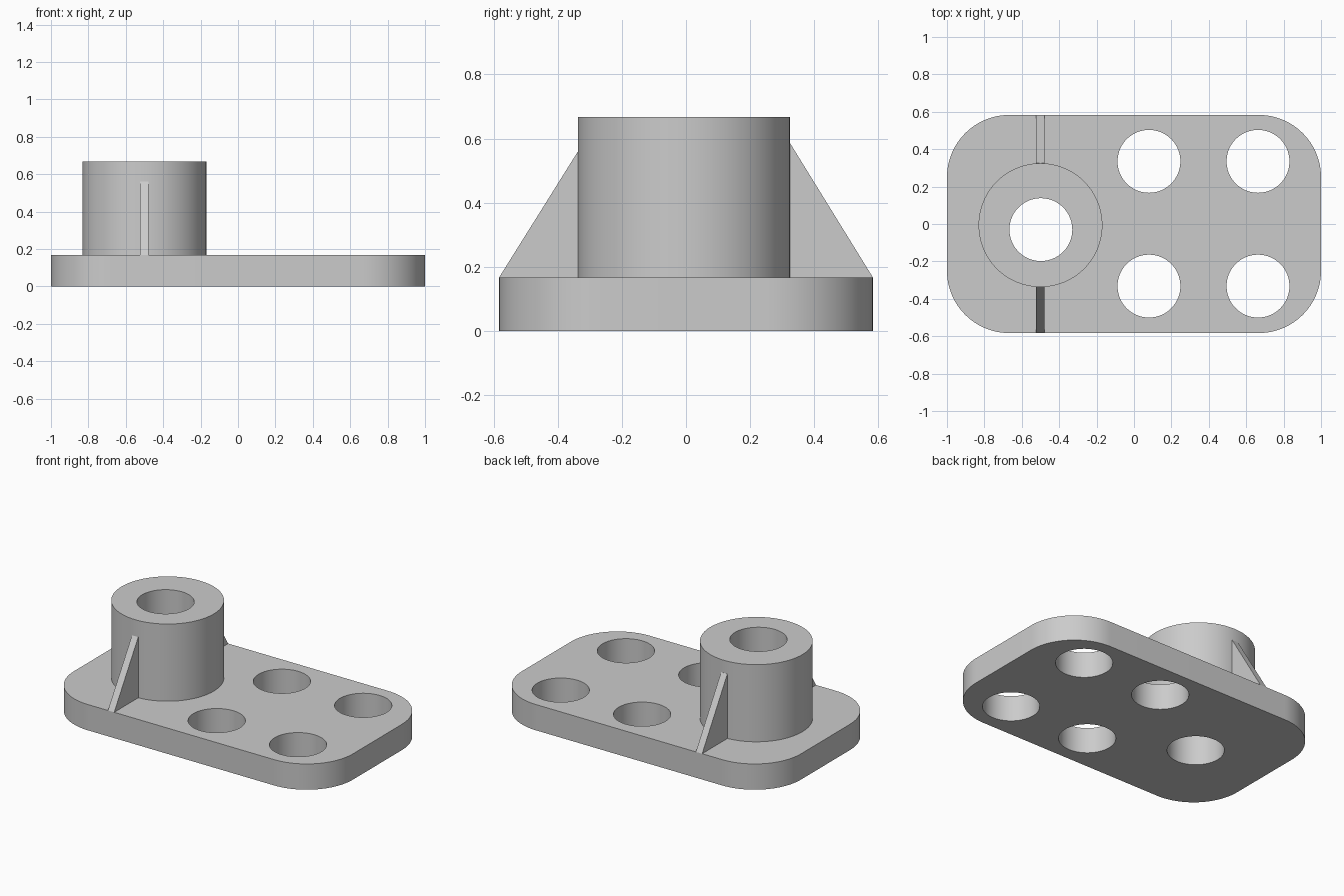
import bpy, bmesh, math
from mathutils import Vector

cube = bpy.data.objects.get("Cube")
if cube:
    bpy.data.objects.remove(cube, do_unlink=True)

PLATE_TOP, BOSS_TOP = 0.167, 0.667
HALF_DEPTH = 0.583
HOLE_R, BOSS_R, CORNER_R = 0.168, 0.331, 0.333
BOSS_X, BOSS_Y = -0.5, -0.006

grey = bpy.data.materials.new("light grey")
grey.use_nodes = True
colour = (0.6, 0.6, 0.6, 1)
grey.diffuse_color = colour
grey.node_tree.nodes["Principled BSDF"].inputs["Base Color"].default_value = colour


def prism(name, points, offset):
    """Extrude a closed outline along an offset."""
    bm = bmesh.new()
    face = bm.faces.new([bm.verts.new(p) for p in points])
    out = bmesh.ops.extrude_face_region(bm, geom=[face])
    moved = [g for g in out["geom"] if isinstance(g, bmesh.types.BMVert)]
    bmesh.ops.translate(bm, verts=moved, vec=Vector(offset))
    bmesh.ops.recalc_face_normals(bm, faces=bm.faces)
    mesh = bpy.data.meshes.new(name)
    bm.to_mesh(mesh)
    bm.free()
    mesh.materials.append(grey)
    obj = bpy.data.objects.new(name, mesh)
    bpy.context.collection.objects.link(obj)
    return obj


def arc(cx, cy, r, z, start=0, sweep=360, steps=96, closed=True):
    count = steps if closed else steps + 1
    angles = [math.radians(start + sweep * i / steps) for i in range(count)]
    return [(cx + r * math.cos(a), cy + r * math.sin(a), z) for a in angles]


def drill(obj, x, y):
    """Cut a round hole straight through an object."""
    cutter = prism("hole_cutter", arc(x, y, HOLE_R, -0.5), (0, 0, 2))
    cutter.hide_render = True
    mod = obj.modifiers.new("hole", 'BOOLEAN')
    mod.operation, mod.solver, mod.object = 'DIFFERENCE', 'EXACT', cutter
    bpy.context.view_layer.objects.active = obj
    bpy.ops.object.modifier_apply(modifier=mod.name)
    bpy.data.objects.remove(cutter, do_unlink=True)


# Base plate with rounded corners
outline = []
for i, (sx, sy) in enumerate([(1, 1), (-1, 1), (-1, -1), (1, -1)]):
    outline += arc(sx * (1 - CORNER_R), sy * (HALF_DEPTH - CORNER_R), CORNER_R,
                   0, 90 * i, 90, 24, closed=False)
plate = prism("base_plate", outline, (0, 0, PLATE_TOP))

# Upright boss
boss = prism("boss", arc(BOSS_X, BOSS_Y, BOSS_R, PLATE_TOP),
             (0, 0, BOSS_TOP - PLATE_TOP))

# Four mounting holes, and the bore through boss and plate
for x in (0.08, 0.663):
    for y in (-0.332, 0.335):
        drill(plate, x, y)
for part in (plate, boss):
    drill(part, BOSS_X + 0.002, -0.03)

# Triangular ribs, ending inside the boss wall
for name, side, wall, top in (("front_rib", -1, 0.337, 0.56),
                              ("back_rib", 1, 0.325, 0.585)):
    inner = wall - 0.03
    x = BOSS_X - 0.024
    prism(name, [(x, side * HALF_DEPTH, PLATE_TOP), (x, side * wall, top),
                 (x, side * inner, top), (x, side * inner, PLATE_TOP)],
          (0.045, 0, 0))

# Smooth round walls with crisp rims
for part in (plate, boss):
    bpy.ops.object.select_all(action='DESELECT')
    part.select_set(True)
    bpy.context.view_layer.objects.active = part
    bpy.ops.object.shade_smooth_by_angle(angle=math.radians(30))
